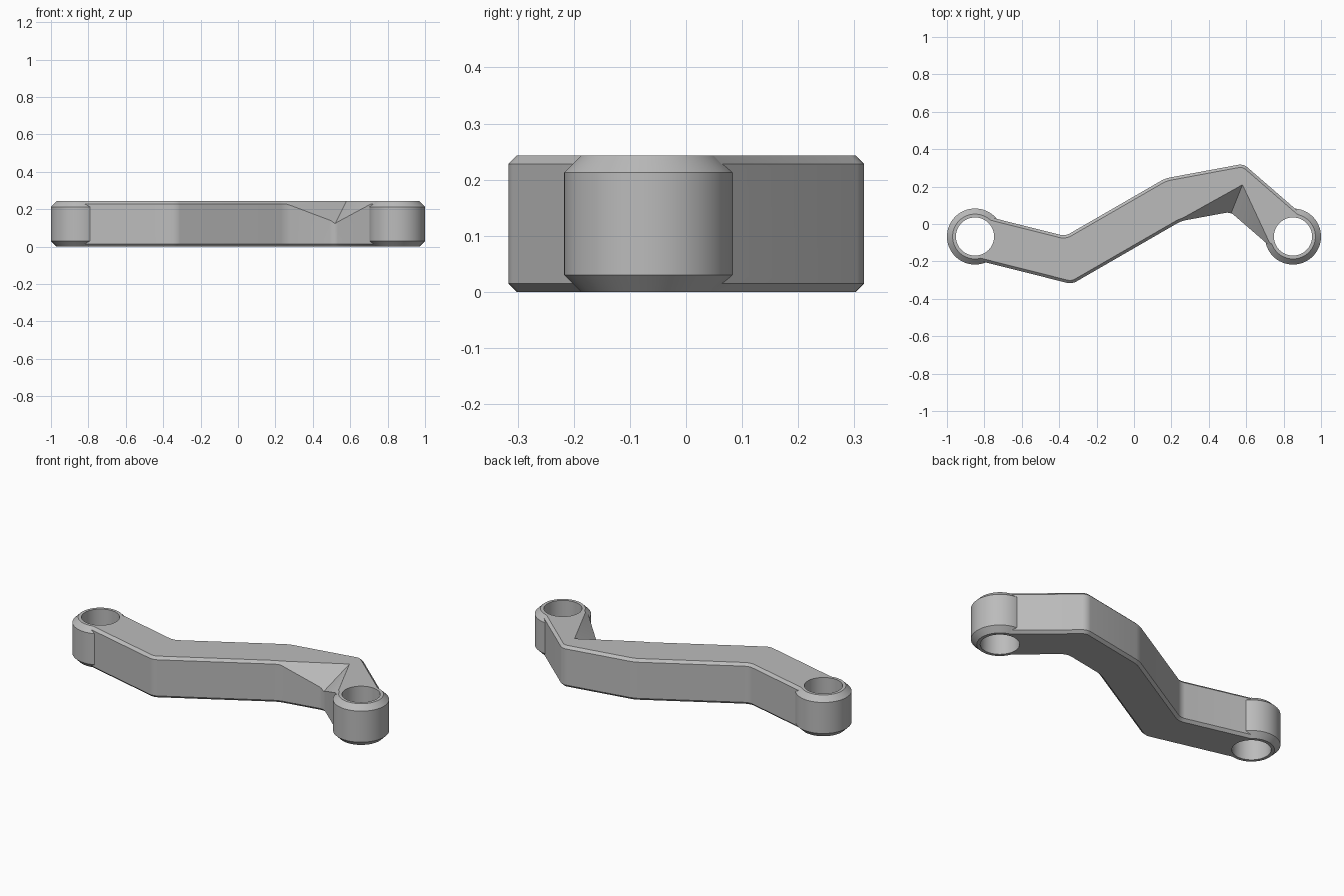
import bpy, bmesh, math
from mathutils import Vector

cube = bpy.data.objects.get("Cube")
if cube:
    bpy.data.objects.remove(cube, do_unlink=True)

HEIGHT = 0.243
HALF_WIDTH = 0.12
PATH = [Vector(p) for p in ((-0.85, -0.067), (-0.35, -0.193), (0.21, 0.13),
                            (0.55, 0.193), (0.85, -0.067))]

grey = bpy.data.materials.new("plain_grey")
grey.use_nodes = True
colour = (0.5, 0.5, 0.5, 1)
grey.diffuse_color = colour
grey.node_tree.nodes["Principled BSDF"].inputs["Base Color"].default_value = colour


def make_object(name, bm):
    bmesh.ops.recalc_face_normals(bm, faces=bm.faces)
    mesh = bpy.data.meshes.new(name)
    bm.to_mesh(mesh)
    bm.free()
    mesh.materials.append(grey)
    obj = bpy.data.objects.new(name, mesh)
    bpy.context.collection.objects.link(obj)
    return obj


def cylinder(name, centre, radius, low, high, chamfer=0):
    bm = bmesh.new()
    bmesh.ops.create_cone(bm, cap_ends=True, segments=64, radius1=radius,
                          radius2=radius, depth=high - low)
    bmesh.ops.translate(bm, verts=bm.verts, vec=(*centre, (low + high) / 2))
    if chamfer:
        rims = [e for e in bm.edges if abs(e.verts[0].co.z - e.verts[1].co.z) < 1e-4]
        bmesh.ops.bevel(bm, geom=rims, offset=chamfer, segments=1, affect='EDGES')
    return make_object(name, bm)


def combine(target, other, operation):
    mod = target.modifiers.new(other.name, 'BOOLEAN')
    mod.operation = operation
    mod.solver = 'EXACT'
    mod.object = other
    bpy.context.view_layer.objects.active = target
    bpy.ops.object.modifier_apply(modifier=mod.name)
    bpy.data.objects.remove(other, do_unlink=True)


def offset_path(side):
    """Path shifted sideways by half the arm width, with mitred corners."""
    points = []
    for i, p in enumerate(PATH):
        normals = []
        for a, b in ((i - 1, i), (i, i + 1)):
            if a >= 0 and b < len(PATH):
                d = (PATH[b] - PATH[a]).normalized()
                normals.append(Vector((-d.y, d.x)))
        mitre = sum(normals, Vector((0, 0))).normalized()
        points.append(p + mitre * side * HALF_WIDTH / mitre.dot(normals[0]))
    return points


# Bent arm with rounded corners and chamfered rims
bm = bmesh.new()
outline = offset_path(1) + offset_path(-1)[::-1]
face = bm.faces.new([bm.verts.new((p.x, p.y, 0)) for p in outline])
up = bmesh.ops.extrude_face_region(bm, geom=[face])
bmesh.ops.translate(bm, vec=(0, 0, HEIGHT),
                    verts=[v for v in up["geom"] if isinstance(v, bmesh.types.BMVert)])
bmesh.ops.recalc_face_normals(bm, faces=bm.faces)
corners = [e for e in bm.edges
           if abs(e.verts[0].co.z - e.verts[1].co.z) > 0.1 and abs(e.verts[0].co.x) < 0.65]
bmesh.ops.bevel(bm, geom=corners, offset=0.025, segments=5, profile=0.5, affect='EDGES')
rims = [e for e in bm.edges if abs(e.verts[0].co.z - e.verts[1].co.z) < 1e-4]
bmesh.ops.bevel(bm, geom=rims, offset=0.015, segments=1, affect='EDGES')
arm = make_object("link_arm", bm)

# Sloping V notch in the inner bend
apex = Vector((0.58, 0.21, HEIGHT))
valley = Vector((0.52, 0.06, 0.125))
left = Vector((0.23, 0.015, HEIGHT))
right = Vector((0.72, -0.09, HEIGHT))
bm = bmesh.new()
for end, reach in ((valley, -0.3), (valley, 2), (left, 1.2), (right, 1.2)):
    bm.verts.new(apex + (end - apex) * reach)
bmesh.ops.convex_hull(bm, input=bm.verts)
combine(arm, make_object("notch_cutter", bm), 'DIFFERENCE')

# Round bosses, then through holes
for centre in (PATH[0], PATH[-1]):
    combine(arm, cylinder("boss", centre, 0.15, 0, HEIGHT, 0.03), 'UNION')
for centre in (PATH[0], PATH[-1]):
    combine(arm, cylinder("hole_cutter", centre, 0.102, -0.1, HEIGHT + 0.1), 'DIFFERENCE')

bpy.ops.object.select_all(action='DESELECT')
arm.select_set(True)
bpy.context.view_layer.objects.active = arm
bpy.ops.object.shade_smooth_by_angle(angle=math.radians(25))
